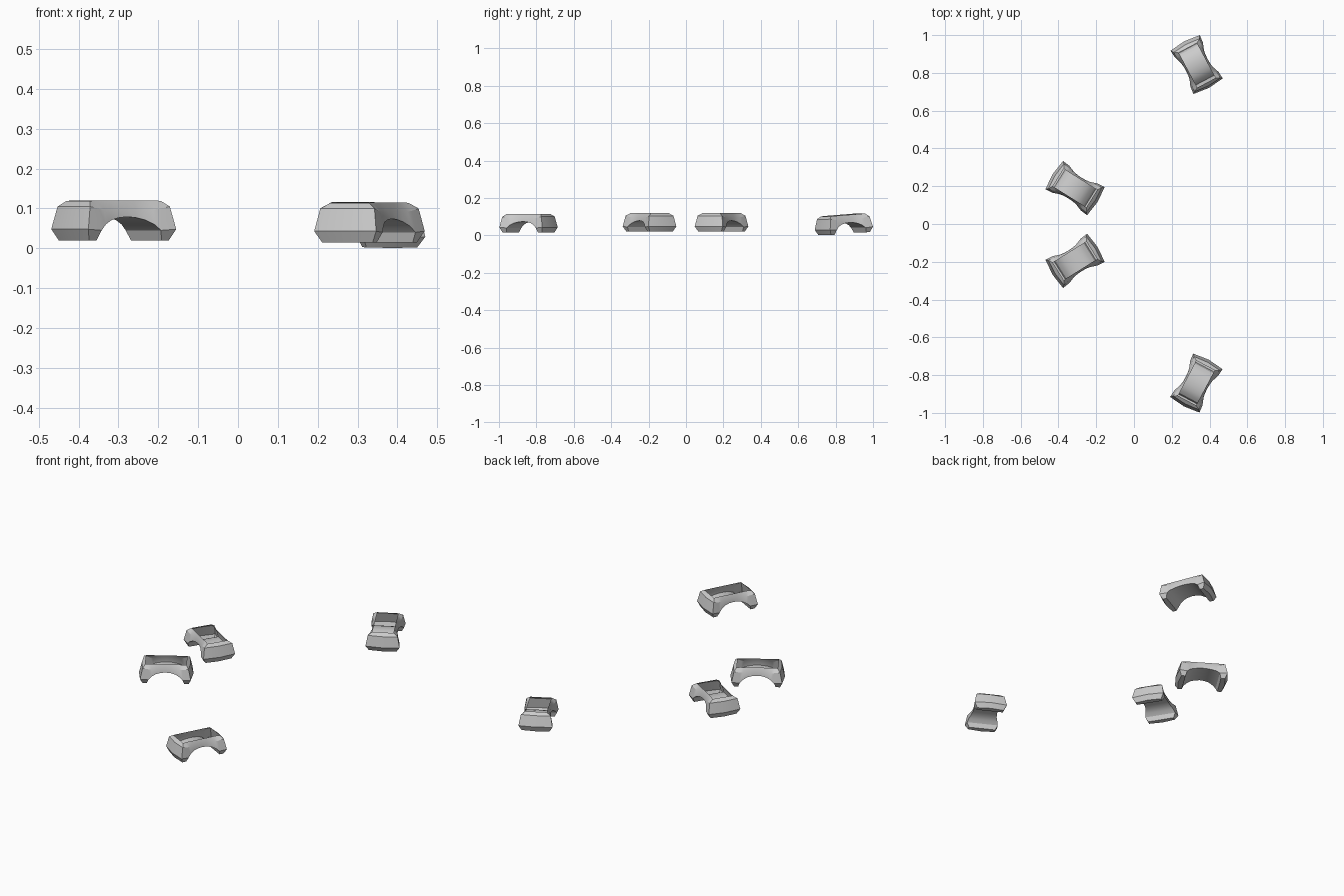
import bpy, bmesh, math

if "Cube" in bpy.data.objects:
    bpy.data.objects.remove(bpy.data.objects["Cube"])


def arch_block(name, loc, turn, tilt=0.0):
    """Open-topped shell with two flared feet and an arched underside."""
    bm = bmesh.new()
    # arch profile along the length: (x, z, half width)
    half = [(.096, .02, .072), (.088, .045, .084), (.072, .060, .078), (.050, .071, .070), (.025, .077, .066)]
    arch = [(-x, z, y) for x, z, y in half] + [(0, .079, .065)] + half[::-1]
    # shoulder and rim stations above arch points 1..9
    shoulder = [(.088, .099, .073), (.072, .097, .070), (.050, .095, .066), (.025, .099, .063)]
    shoulder = [(-x, z, y) for x, z, y in shoulder] + [(0, .102, .062)] + shoulder[::-1]
    # corner profile: rim, shoulder, bulge, sole (x, half width, z, bow of the end)
    corner = [(.105, .055, .119, 0), (.118, .077, .105, .007), (.130, .088, .048, .010), (.118, .072, .02, .008)]
    sides = []
    for s in (-1, 1):
        A = [bm.verts.new((x, s * y, z)) for x, z, y in arch]
        S = [bm.verts.new((x, s * y, z)) for x, z, y in shoulder]
        R = [bm.verts.new((p[0], s * .054, .120)) for p in shoulder]
        L, E = [[bm.verts.new((d * x, s * y, z)) for x, y, z, b in corner] for d in (-1, 1)]
        sides.append((A, L, E))
        # side wall and sloping shoulder
        for i in range(len(S) - 1):
            bm.faces.new((R[i], R[i + 1], S[i + 1], S[i]))
            bm.faces.new((S[i], S[i + 1], A[i + 2], A[i + 1]))
        # flared foot corners
        for C, k, a in ((L, 0, 0), (E, -1, -1)):
            inner = A[1] if a == 0 else A[-2]
            bm.faces.new((C[0], R[k], S[k], C[1]))
            bm.faces.new((C[1], S[k], inner, C[2]))
            bm.faces.new((C[2], inner, A[a], C[3]))
    (A0, L0, E0), (A1, L1, E1) = sides
    # arched underside
    for i in range(len(A0) - 1):
        bm.faces.new((A0[i], A0[i + 1], A1[i + 1], A1[i]))
    # bowed end walls and soles
    for d, P, Q, a in ((-1, L0, L1, 0), (1, E0, E1, -1)):
        M = [bm.verts.new((d * (x + b), 0, z)) for x, y, z, b in corner]
        for i in range(3):
            bm.faces.new((P[i], P[i + 1], M[i + 1], M[i]))
            bm.faces.new((M[i], M[i + 1], Q[i + 1], Q[i]))
        bm.faces.new((P[3], M[3], Q[3], A1[a], A0[a]))
    bmesh.ops.recalc_face_normals(bm, faces=bm.faces)
    me = bpy.data.meshes.new(name)
    bm.to_mesh(me)
    bm.free()
    ob = bpy.data.objects.new(name, me)
    bpy.context.collection.objects.link(ob)
    ob.location = loc
    ob.rotation_euler = (0, math.radians(tilt), math.radians(turn))
    bpy.ops.object.select_all(action='DESELECT')
    ob.select_set(True)
    bpy.context.view_layer.objects.active = ob
    bpy.ops.object.shade_smooth_by_angle(angle=math.radians(25))


# inner pair
arch_block("inner_arch_back", (-.312, .190, 0), -32)
arch_block("inner_arch_front", (-.312, -.195, 0), 32)
# outer pair, the back one leaning slightly
arch_block("outer_arch_back", (.330, .847, -.010), -62, 4)
arch_block("outer_arch_front", (.330, -.842, -.005), 62)
